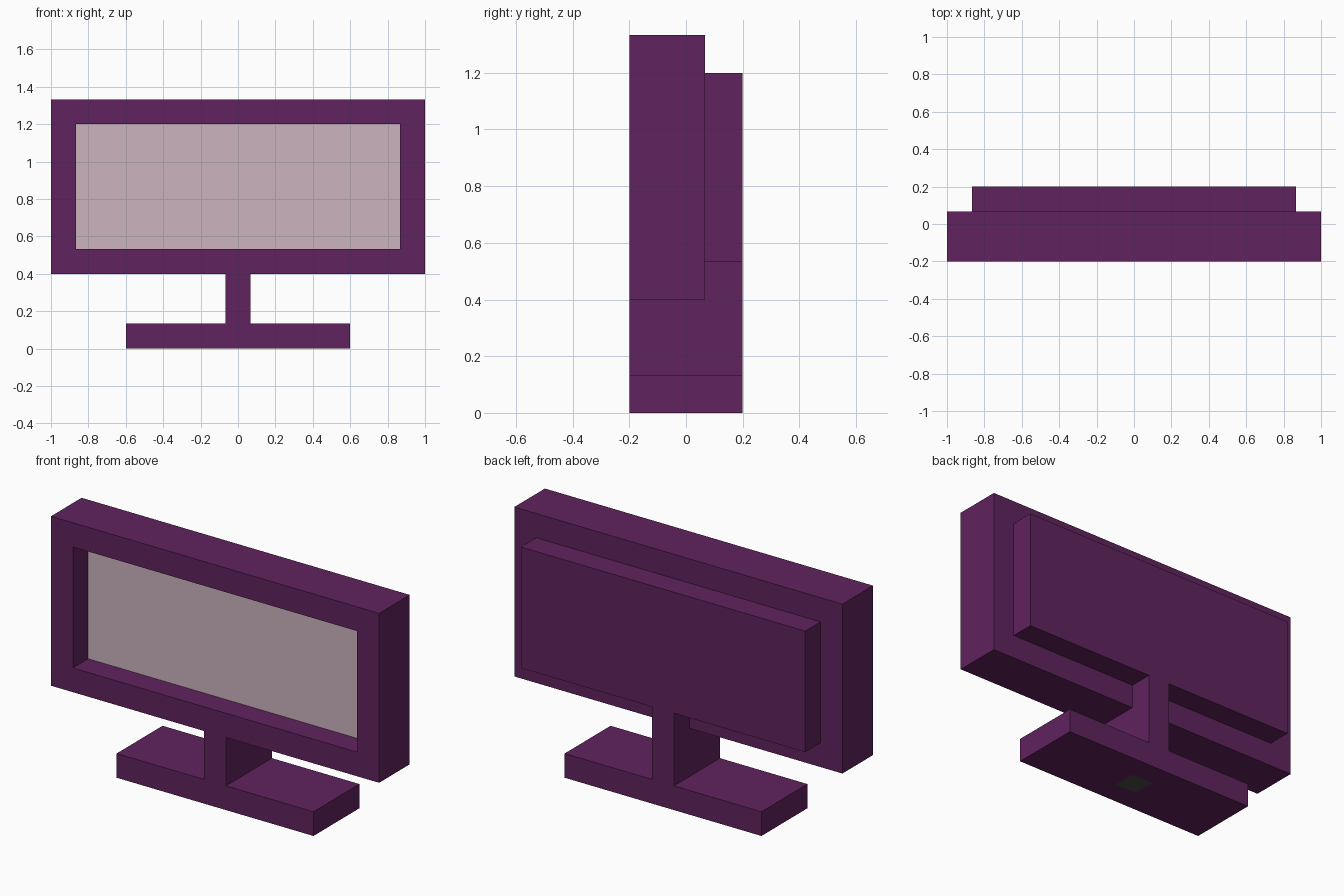
import bpy, bmesh
from mathutils import Vector

if "Cube" in bpy.data.objects:
    bpy.data.objects.remove(bpy.data.objects["Cube"])

U = 2 / 30  # the model sits on a 1/15 grid


def srgb(r, g, b):
    f = lambda c: c / 12.92 if c <= 0.04045 else ((c + 0.055) / 1.055) ** 2.4
    return (f(r / 255), f(g / 255), f(b / 255), 1)


def material(name, rgb):
    m = bpy.data.materials.new(name)
    m.diffuse_color = srgb(*rgb)
    m.use_nodes = True
    m.node_tree.nodes["Principled BSDF"].inputs["Base Color"].default_value = m.diffuse_color
    return m


purple = material("purple_plastic", (96, 35, 94))
pink = material("pale_pink_screen", (203, 180, 190))
grey = material("dark_grey", (75, 75, 73))


def box(lo, hi):
    bm = bmesh.new()
    bmesh.ops.create_cube(bm, size=1)
    lo, hi = Vector(lo) * U, Vector(hi) * U
    for v in bm.verts:
        v.co = Vector([h if c > 0 else l for c, l, h in zip(v.co, lo, hi)])
    bm.normal_update()
    return bm


def facing(bm, direction):
    return max(bm.faces, key=lambda f: f.normal.dot(Vector(direction)))


def push(bm, face, dy):
    face = bmesh.ops.extrude_discrete_faces(bm, faces=[face])["faces"][0]
    bmesh.ops.translate(bm, verts=face.verts, vec=(0, dy * U, 0))
    return face


def finish(bm, name, *mats):
    bmesh.ops.recalc_face_normals(bm, faces=bm.faces)
    me = bpy.data.meshes.new(name)
    bm.to_mesh(me)
    bm.free()
    for m in mats:
        me.materials.append(m)
    ob = bpy.data.objects.new(name, me)
    bpy.context.collection.objects.link(ob)


# Monitor body: recessed screen in front, raised housing behind
bm = box((-15, -3, 6), (15, 1, 20))
front, back = facing(bm, (0, -1, 0)), facing(bm, (0, 1, 0))
for face in (front, back):
    bmesh.ops.inset_region(bm, faces=[face], thickness=2 * U, use_even_offset=True)
screen = push(bm, front, 2)
push(bm, back, 2)
screen.material_index = 1
finish(bm, "monitor_body", purple, pink)

# Stand neck: side profile (y, z) that hooks up behind the frame
bm = bmesh.new()
profile = [(-3, 2), (3, 2), (3, 8), (1, 8), (1, 6), (-3, 6)]
side = bm.faces.new([bm.verts.new((-U, y * U, z * U)) for y, z in profile])
ext = bmesh.ops.extrude_face_region(bm, geom=[side])["geom"]
bmesh.ops.translate(bm, verts=[g for g in ext if isinstance(g, bmesh.types.BMVert)],
                    vec=(2 * U, 0, 0))
if side.is_valid and not any(f is not side and set(f.verts) == set(side.verts) for f in bm.faces):
    side.normal_flip()
finish(bm, "stand_neck", purple)

# Stand base with a small grey square cut into the underside
bm = box((-9, -3, 0), (9, 3, 2))
pad = facing(bm, (0, 0, -1))
bmesh.ops.inset_region(bm, faces=[pad], thickness=2 * U, use_even_offset=True)
for v in pad.verts:
    v.co.x = U if v.co.x > 0 else -U
pad.material_index = 1
finish(bm, "stand_base", purple, grey)
